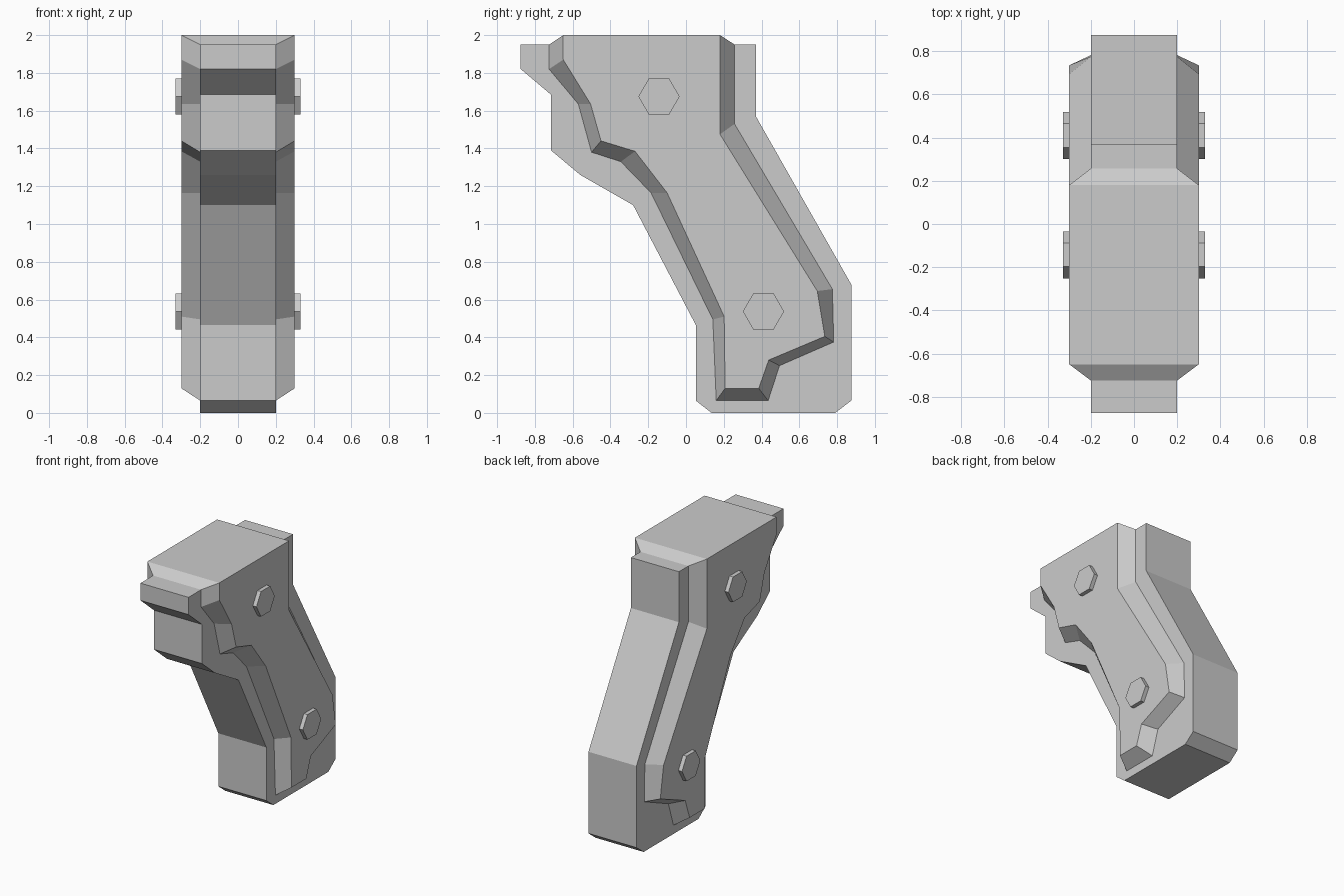
import bpy, math

if "Cube" in bpy.data.objects:
    bpy.data.objects.remove(bpy.data.objects["Cube"])

def make_object(name, verts, faces):
    mesh = bpy.data.meshes.new(name)
    mesh.from_pydata(verts, [], faces)
    mesh.update()
    obj = bpy.data.objects.new(name, mesh)
    bpy.context.collection.objects.link(obj)
    return obj

def prism(name, profile, x0, x1):
    """Extrude a counter-clockwise (y, z) profile along x."""
    n = len(profile)
    verts = [(x, y, z) for x in (x1, x0) for y, z in profile]
    faces = [list(range(n)), list(range(2 * n - 1, n - 1, -1))]
    faces += [[i, n + i, n + (i + 1) % n, (i + 1) % n] for i in range(n)]
    return make_object(name, verts, faces)

# Central grip frame
frame = [(-.875, 1.95), (-.875, 1.82), (-.715, 1.685), (-.715, 1.39),
         (-.56, 1.26), (-.28, 1.10), (.052, .465), (.052, .065), (.135, 0),
         (.79, 0), (.875, .065), (.875, .68), (.37, 1.57), (.37, 1.95)]
prism("grip_frame", frame, -.2, .2)

# Bevelled side panels, joined by a cap over the top
outer = [(-.725, 1.95), (-.725, 1.82), (-.57, 1.635), (-.5, 1.38),
         (-.345, 1.33), (-.185, 1.165), (.142, .495), (.16, .065),
         (.435, .065), (.495, .25), (.782, .375), (.775, .655),
         (.257, 1.53), (.257, 1.95)]
inner = [(-.65, 2), (-.65, 1.87), (-.505, 1.635), (-.45, 1.44),
         (-.27, 1.385), (-.1, 1.165), (.202, .51), (.207, .13),
         (.385, .13), (.438, .28), (.735, .405), (.695, .645),
         (.18, 1.475), (.18, 2)]
n = len(outer)
loops = ((.2, outer), (.3, inner), (-.2, outer), (-.3, inner))
verts = [(x, y, z) for x, loop in loops for y, z in loop]
RO, RI, LO, LI = (n * k for k in range(4))
faces = [[RI + i for i in range(n)], [LI + i for i in reversed(range(n))]]
for i in range(n - 1):
    faces.append([RO + i, RO + i + 1, RI + i + 1, RI + i])
    faces.append([LI + i, LI + i + 1, LO + i + 1, LO + i])
e = n - 1
faces += [[LI, RI, RI + e, LI + e],              # top
          [LO, RO, RI, LI],                      # front chamfer
          [LI + e, RI + e, RO + e, LO + e]]      # rear chamfer
make_object("grip_panels", verts, faces)

# Hexagonal bolt heads on both sides
for label, cy, cz in (("upper", -.143, 1.675), ("lower", .41, .537)):
    hexagon = [(cy + .109 * math.cos(math.radians(60 * k)),
                cz + .109 * math.sin(math.radians(60 * k))) for k in range(6)]
    prism(label + "_bolt_right", hexagon, .28, .33)
    prism(label + "_bolt_left", hexagon, -.33, -.28)
